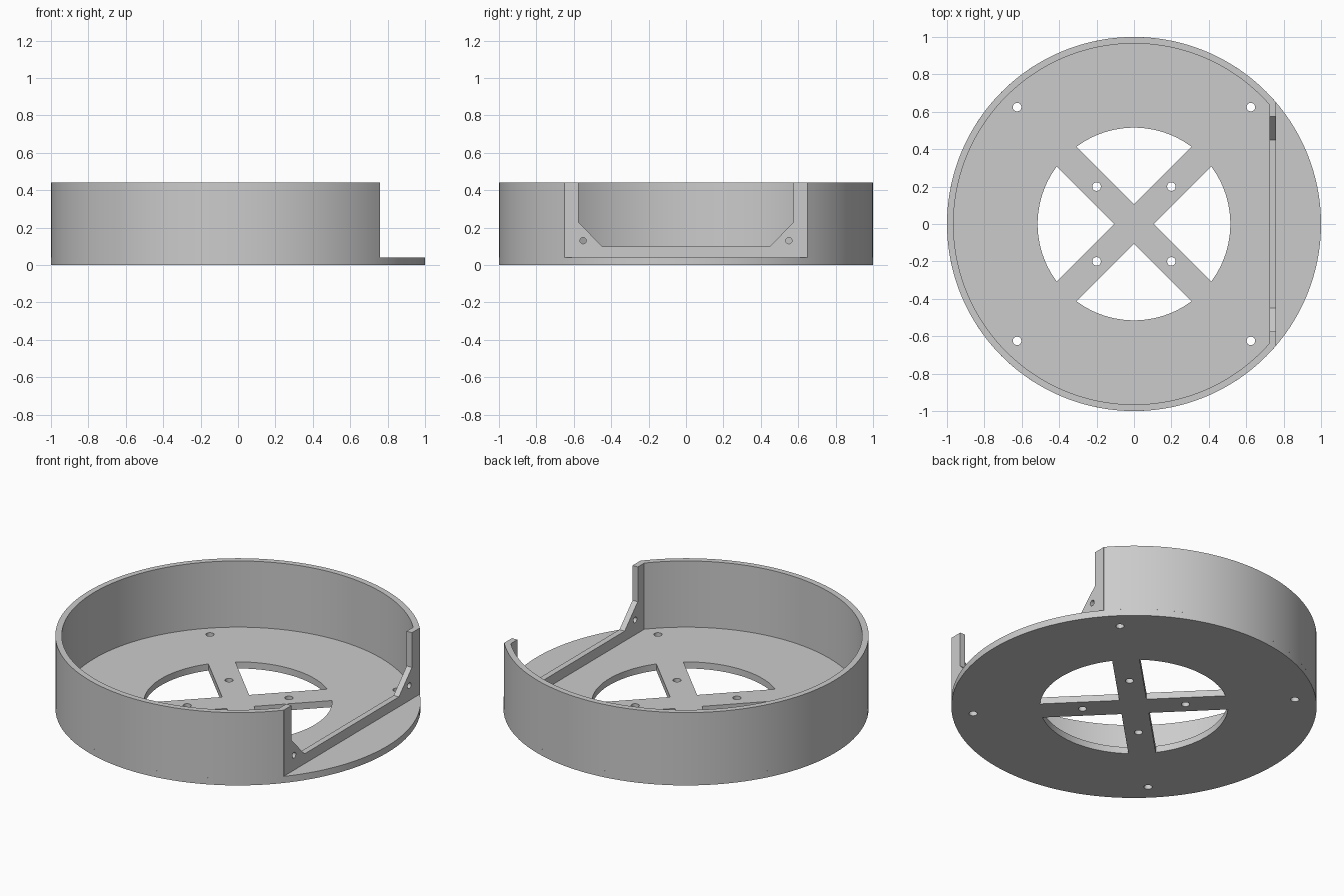
import bpy, bmesh
from math import pi, sin, cos, acos, asin, sqrt
from mathutils import Matrix

if "Cube" in bpy.data.objects:
    bpy.data.objects.remove(bpy.data.objects["Cube"], do_unlink=True)

grey = bpy.data.materials.new("plain grey")
grey.use_nodes = True
grey.diffuse_color = (0.6, 0.6, 0.6, 1)
grey.node_tree.nodes["Principled BSDF"].inputs["Base Color"].default_value = grey.diffuse_color

FLOOR, HEIGHT = 0.04, 0.44
OUTER, INNER = 1.0, 0.965
PANEL_IN, PANEL_OUT = 0.725, 0.76


def arc(radius, start, end, steps, cx=0, cy=0):
    return [(cx + radius * cos(start + (end - start) * i / steps),
             cy + radius * sin(start + (end - start) * i / steps)) for i in range(steps + 1)]


def circle(radius, steps, cx=0, cy=0):
    return arc(radius, 0, 2 * pi, steps, cx, cy)[:-1]


def extrude_outline(name, loops, depth, matrix):
    """Fill an outline with holes, then extrude it into a solid."""
    bm = bmesh.new()
    for loop in loops:
        verts = [bm.verts.new((x, y, 0)) for x, y in loop]
        for a, b in zip(verts, verts[1:] + verts[:1]):
            bm.edges.new((a, b))
    bmesh.ops.triangle_fill(bm, edges=bm.edges[:], use_beauty=True, normal=(0, 0, 1))
    grown = bmesh.ops.extrude_face_region(bm, geom=bm.faces[:], use_keep_orig=True)
    top = [g for g in grown["geom"] if isinstance(g, bmesh.types.BMVert)]
    bmesh.ops.translate(bm, vec=(0, 0, depth), verts=top)
    bm.transform(matrix)
    bmesh.ops.recalc_face_normals(bm, faces=bm.faces[:])
    mesh = bpy.data.meshes.new(name)
    bm.to_mesh(mesh)
    bm.free()
    mesh.materials.append(grey)
    obj = bpy.data.objects.new(name, mesh)
    bpy.context.collection.objects.link(obj)
    bpy.ops.object.select_all(action="DESELECT")
    obj.select_set(True)
    bpy.context.view_layer.objects.active = obj
    bpy.ops.object.shade_smooth_by_angle(angle=pi / 6)
    return obj


# Base disc: four sector windows leave a diagonal cross, with screw holes
half_spoke, window = 0.075, 0.515
base_loops = [circle(OUTER, 128)]
for k in range(4):
    mid = k * pi / 2
    reach = pi / 4 - asin(half_spoke / window)
    apex = half_spoke * sqrt(2)
    base_loops.append([(apex * cos(mid), apex * sin(mid))]
                      + arc(window, mid - reach, mid + reach, 32))
for spot in (0.2, 0.625):
    for sx in (-1, 1):
        for sy in (-1, 1):
            base_loops.append(circle(0.023, 20, sx * spot, sy * spot))
extrude_outline("base_plate", base_loops, FLOOR, Matrix())

# Round wall, stopping at the flat panel
stop = PANEL_OUT - 0.0005
a, b = acos(stop / OUTER), acos(stop / INNER)
wall = arc(OUTER, a, 2 * pi - a, 112) + arc(INNER, 2 * pi - b, b, 112)
extrude_outline("round_wall", [wall], HEIGHT - FLOOR, Matrix.Translation((0, 0, FLOOR)))

# Flat panel with a chamfered open notch and two screw holes
half = [(0.45, 0.10), (0.575, 0.23), (0.575, HEIGHT), (0.648, HEIGHT), (0.648, FLOOR)]
outline = half + [(-y, z) for y, z in reversed(half)]
holes = [circle(0.017, 20, side * 0.55, 0.13) for side in (-1, 1)]
upright = Matrix(((0, 0, 1, PANEL_IN), (1, 0, 0, 0), (0, 1, 0, 0), (0, 0, 0, 1)))
extrude_outline("flat_panel", [outline] + holes, PANEL_OUT - PANEL_IN, upright)
